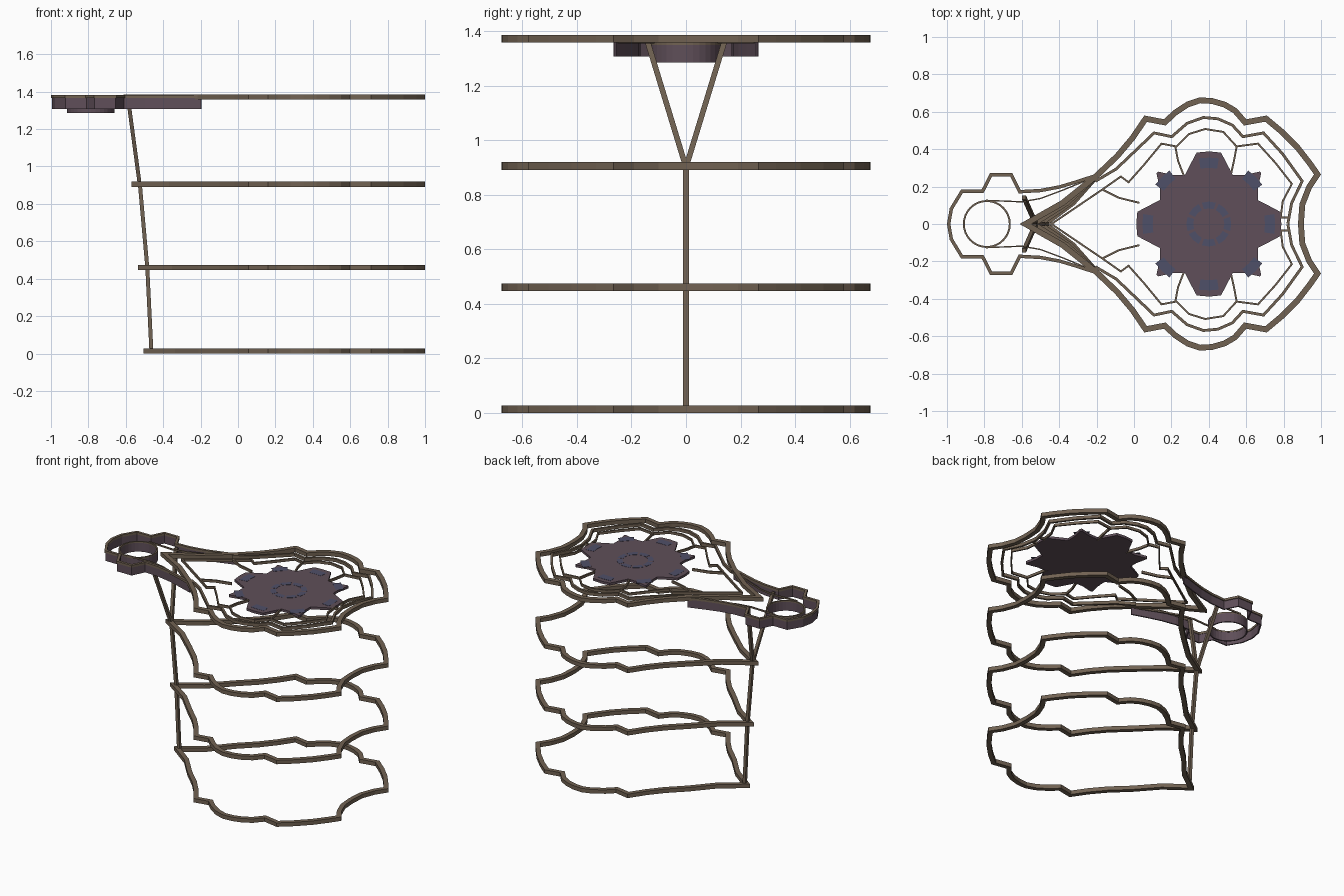
import bpy, bmesh, math
from mathutils import Vector

if "Cube" in bpy.data.objects:
    bpy.data.objects.remove(bpy.data.objects["Cube"])


def mat(name, r, g, b):
    m = bpy.data.materials.new(name)
    m.diffuse_color = (r, g, b, 1)
    m.use_nodes = True
    m.node_tree.nodes["Principled BSDF"].inputs["Base Color"].default_value = m.diffuse_color
    return m


BROWN = mat("bronze_brown", 0.165, 0.122, 0.085)
PURPLE = mat("dusky_purple", 0.115, 0.078, 0.100)
BLUE = mat("slate_blue", 0.078, 0.080, 0.140)


def finish(bm, name, material):
    bmesh.ops.recalc_face_normals(bm, faces=bm.faces)
    me = bpy.data.meshes.new(name)
    bm.to_mesh(me)
    bm.free()
    me.materials.append(material)
    ob = bpy.data.objects.new(name, me)
    bpy.context.collection.objects.link(ob)
    return ob


def mirrored(half):
    """Close a half outline across y = 0."""
    return half + [(x, -y) for x, y in reversed(half) if abs(y) > 1e-6]


def add_ribbon(bm, pts, w, z0, z1, closed=False, flip=1, inset=0.0):
    """Rectangular band along a plan path, its width laid to the right side."""
    p = [Vector(q) for q in pts]
    n = len(p)
    secs = []
    for i in range(n):
        a = p[i] - p[i - 1] if closed or i > 0 else p[1] - p[0]
        b = p[(i + 1) % n] - p[i] if closed or i < n - 1 else a
        na = Vector((a.y, -a.x)).normalized()
        nb = Vector((b.y, -b.x)).normalized()
        m = (na + nb) / max(1 + na.dot(nb), 0.3)
        o, q = p[i] + m * inset, p[i] + m * (inset + w)
        secs.append([bm.verts.new((v.x, v.y * flip, z))
                     for v, z in ((o, z0), (q, z0), (q, z1), (o, z1))])
    for i in range(n if closed else n - 1):
        s, t = secs[i], secs[(i + 1) % n]
        for k in range(4):
            bm.faces.new((s[k], s[(k + 1) % 4], t[(k + 1) % 4], t[k]))
    if not closed:
        bm.faces.new(secs[0])
        bm.faces.new(secs[-1])


def loop(name, pts, w, z0, z1, material):
    bm = bmesh.new()
    add_ribbon(bm, pts, w, z0, z1, closed=True)
    return finish(bm, name, material)


def pair(name, paths, w, z0, z1, material, inset=0.0):
    """Open ribbons built on both sides of y = 0."""
    bm = bmesh.new()
    for path in paths:
        for f in (1, -1):
            add_ribbon(bm, path, w, z0, z1, flip=f, inset=inset)
    return finish(bm, name, material)


def plate(name, polys, z0, z1, material):
    bm = bmesh.new()
    for poly in polys:
        lo = [bm.verts.new((x, y, z0)) for x, y in poly]
        hi = [bm.verts.new((x, y, z1)) for x, y in poly]
        bm.faces.new(lo)
        bm.faces.new(hi)
        for i in range(len(poly)):
            j = (i + 1) % len(poly)
            bm.faces.new((lo[i], lo[j], hi[j], hi[i]))
    return finish(bm, name, material)


def bar(name, points, size):
    """Square bar swept through points, section kept level."""
    bm = bmesh.new()
    h = size / 2
    secs = [[bm.verts.new((x + h * a, y + h * b, z))
             for a, b in ((-1, -1), (1, -1), (1, 1), (-1, 1))] for x, y, z in points]
    for s, t in zip(secs, secs[1:]):
        for k in range(4):
            bm.faces.new((s[k], s[(k + 1) % 4], t[(k + 1) % 4], t[k]))
    bm.faces.new(secs[0])
    bm.faces.new(secs[-1])
    return finish(bm, name, BROWN)


# Four stacked outline rings, with the pointed tip reaching further out higher up
edge = [(-0.21, 0.27), (-0.10, 0.375), (-0.02, 0.47), (0.055, 0.58), (0.16, 0.56),
        (0.21, 0.607), (0.28, 0.653), (0.35, 0.677), (0.42, 0.673), (0.49, 0.653),
        (0.55, 0.618), (0.60, 0.56), (0.71, 0.58), (0.80, 0.505), (0.885, 0.42),
        (0.955, 0.33), (1.0, 0.265), (0.95, 0.19), (0.915, 0.10), (0.908, 0)]
for i, (tip, z) in enumerate([(-0.505, 0), (-0.535, 0.446), (-0.57, 0.891), (-0.612, 1.358)]):
    mid = ((tip - 0.21) / 2 + 0.02, 0.125)
    loop(f"level_ring_{i + 1}", mirrored([(tip, 0), mid] + edge), 0.031, z, z + 0.028, BROWN)

# Support column and its forked head
bar("support_column", [(-0.463, 0, 0.01), (-0.485, 0, 0.46), (-0.525, 0, 0.91)], 0.021)
for s, n in ((1, "left"), (-1, "right")):
    bar("fork_arm_" + n, [(-0.525, 0, 0.90), (-0.588, s * 0.142, 1.365)], 0.021)

# Inner tracery of the top level
inner = [(-0.21, 0.235), (-0.10, 0.30), (0.0, 0.395), (0.105, 0.495), (0.20, 0.475),
         (0.28, 0.545), (0.37, 0.577), (0.45, 0.57), (0.53, 0.535), (0.585, 0.475),
         (0.695, 0.495), (0.80, 0.38), (0.908, 0.23), (0.85, 0.11), (0.83, 0)]
third = [(-0.07, 0.26), (-0.03, 0.23), (0.05, 0.32),
         (0.145, 0.435), (0.225, 0.42), (0.29, 0.485), (0.38, 0.513), (0.48, 0.497),
         (0.55, 0.42), (0.665, 0.435), (0.76, 0.33), (0.85, 0.215), (0.80, 0.12),
         (0.79, 0.04), (0.83, 0.04)]
pair("outer_tracery", [inner], 0.015, 1.362, 1.384, BROWN)
pair("inner_tracery", [third], 0.010, 1.364, 1.382, BROWN)
pair("tracery_spokes", [
    [(-0.45, 0), (-0.17, 0.19), (-0.07, 0.26)],
    [(-0.17, 0.19), (-0.08, 0.145), (0.03, 0.118)],
    [(0.225, 0.42), (0.24, 0.34), (0.275, 0.25)],
    [(0.555, 0.42), (0.54, 0.34), (0.52, 0.25)],
], 0.010, 1.364, 1.382, BROWN)

# Eight-lobed star platform
CX = 0.40
quarter = [(0.388, 0.0), (0.382, 0.065), (0.345, 0.085), (0.262, 0.128), (0.262, 0.19),
           (0.280, 0.272), (0.272, 0.280), (0.19, 0.262), (0.128, 0.262), (0.085, 0.345),
           (0.065, 0.382)]
star = []
for k in range(4):
    c, s = round(math.cos(k * math.pi / 2)), round(math.sin(k * math.pi / 2))
    star += [(CX + x * c - y * s, x * s + y * c) for x, y in quarter]
plate("star_platform", [star], 1.366, 1.383, PURPLE)


# Blue inlays: a broken ring and a small patch in each lobe
def sector(r0, r1, mid, half):
    ang = [mid - half, mid, mid + half]
    pts = [(r1, a) for a in ang] + [(r0, a) for a in reversed(ang)]
    return [(CX + r * math.cos(a), r * math.sin(a)) for r, a in pts]


E = math.pi / 4
inlays = [sector(0.083, 0.12, k * E, 0.32) for k in range(8)]
inlays += [sector(0.30, 0.355, k * E, 0.15) for k in range(8)]
plate("blue_inlays", inlays, 1.382, 1.3842, BLUE)

# Small landing frame: deep purple wall under a slightly wider brown trim
frame = [(-1.0, 0), (-0.985, 0.085), (-0.925, 0.184), (-0.815, 0.184), (-0.77, 0.272),
         (-0.65, 0.272), (-0.605, 0.182), (-0.50, 0.188), (-0.40, 0.207), (-0.30, 0.237),
         (-0.20, 0.27)]
rail = [(-0.79, 0.13), (-0.60, 0.122), (-0.50, 0.14), (-0.38, 0.185), (-0.21, 0.255)]
pair("landing_frame_wall", [frame], 0.009, 1.307, 1.367, PURPLE, inset=0.006)
pair("landing_frame_trim", [frame], 0.018, 1.366, 1.382, BROWN)
pair("landing_rails", [rail], 0.007, 1.355, 1.366, BROWN)

# Round collar inside the frame
circle = [(-0.787 + 0.128 * math.cos(-a * math.pi / 16), 0.128 * math.sin(-a * math.pi / 16))
          for a in range(32)]
loop("collar_wall", circle, 0.009, 1.285, 1.348, PURPLE)
loop("collar_trim", circle, 0.010, 1.348, 1.358, BROWN)
